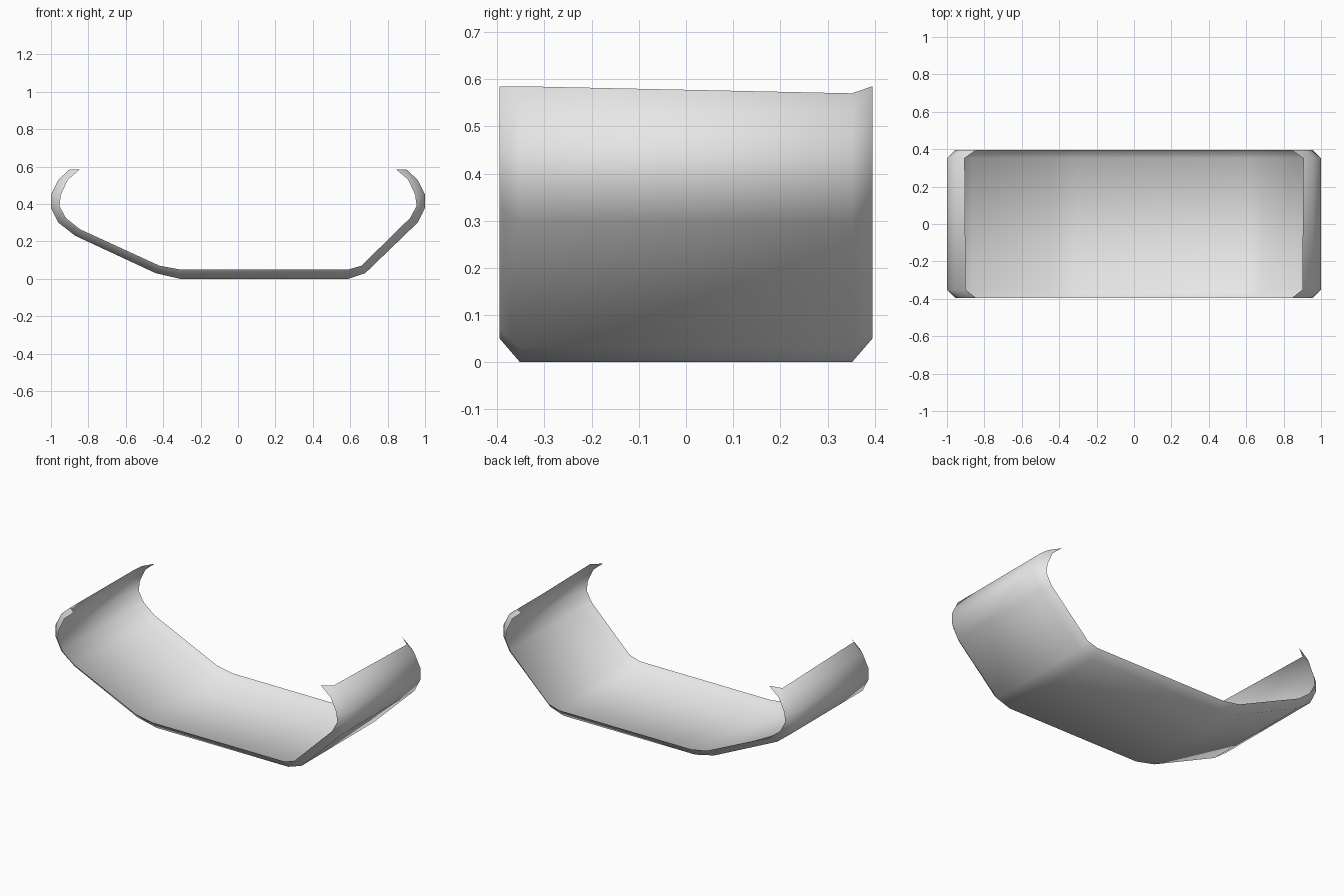
import bpy
import bmesh

# Remove the default object only
cube = bpy.data.objects.get("Cube")
if cube:
    bpy.data.objects.remove(cube, do_unlink=True)


def make_material(name, value):
    material = bpy.data.materials.new(name)
    material.use_nodes = True
    color = (value, value, value, 1)
    material.diffuse_color = color
    material.node_tree.nodes["Principled BSDF"].inputs["Base Color"].default_value = color
    return material


def make_profile(lip, trough):
    """Join a lip, the trough between the sides, and the mirrored lip."""
    right_side = [(-x, z) for x, z in lip]
    left_side = list(reversed(lip))
    return right_side + trough + left_side


# Curled lips, listed from the tip downwards on the left side
outer_lip = [(0.9, 0.585), (0.96, 0.53), (1, 0.45), (1, 0.38), (0.96, 0.3)]
inner_lip = [(0.845, 0.585), (0.91, 0.53), (0.947, 0.45), (0.955, 0.39), (0.92, 0.325)]

# Flat bottom between a shallow slope and a steep slope
outer_trough = [(-0.87, 0.23), (-0.44, 0.03), (-0.31, 0), (0.59, 0), (0.68, 0.03)]
inner_trough = [(-0.845, 0.265), (-0.42, 0.07), (-0.31, 0.05), (0.59, 0.05), (0.66, 0.07)]

outer = make_profile(outer_lip, outer_trough)
inner = make_profile(inner_lip, inner_trough)

# The rear end of each lip dips slightly
rear_outer = list(outer)
for end in (0, -1):
    x, z = rear_outer[end]
    rear_outer[end] = (x * 1.006, z - 0.015)

# Thin curved shell with rims turned inwards at the front and back
rim, body = 0.395, 0.352
sections = [(-rim, inner), (-body, outer), (body, rear_outer), (rim, inner)]

bm = bmesh.new()
rings = []
for y, profile in sections:
    rings.append([bm.verts.new((x, y, z)) for x, z in profile])
for front, back in zip(rings, rings[1:]):
    for j in range(len(front) - 1):
        bm.faces.new((front[j], back[j], back[j + 1], front[j + 1]))
for face in bm.faces:
    face.smooth = True

mesh = bpy.data.meshes.new("curved_shell")
bm.to_mesh(mesh)
bm.free()
mesh.materials.append(make_material("light_grey", 0.8))
shell = bpy.data.objects.new("curved_shell", mesh)
bpy.context.collection.objects.link(shell)
